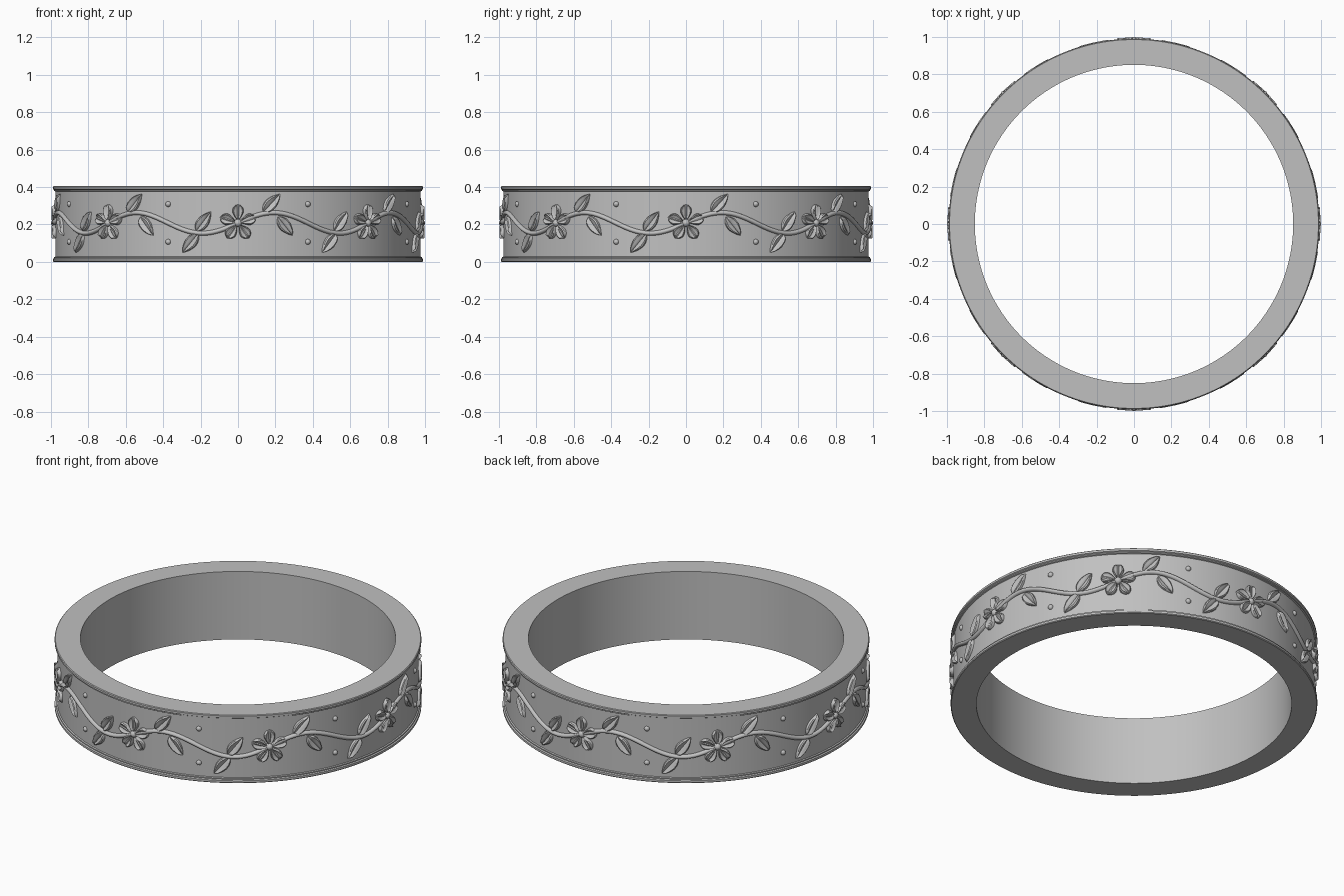
import bpy, bmesh
from math import sin, cos, pi, radians, hypot
from mathutils import Vector

cube = bpy.data.objects.get("Cube")
if cube:
    bpy.data.objects.remove(cube)

BAND_R, HEIGHT, REPEATS = 0.976, 0.405, 8
STEP = 2 * pi / REPEATS
MID, WAVE = 0.208, 0.055

metal = bpy.data.materials.new("grey metal")
metal.use_nodes = True
GREY = (0.53, 0.53, 0.53, 1)
metal.diffuse_color = GREY
bsdf = metal.node_tree.nodes["Principled BSDF"]
bsdf.inputs["Base Color"].default_value = GREY
bsdf.inputs["Roughness"].default_value = 0.5


def wrap(u, z, h):
    """Bend flat relief (arc length, height, relief depth) round the band."""
    a, r = u / BAND_R, BAND_R + h
    return Vector((r * sin(a), -r * cos(a), z))


def grid(bm, rows):
    """Skin rows of points, facing away from the ring axis."""
    verts = [[bm.verts.new(p) for p in row] for row in rows]
    for a, b in zip(verts, verts[1:]):
        for j in range(len(a) - 1):
            f = bm.faces.new((a[j], a[j + 1], b[j + 1], b[j]))
            f.normal_update()
            c = f.calc_center_median()
            if f.normal.dot(Vector((c.x, c.y, 0))) < 0:
                f.normal_flip()


def finish(name, bm, angle):
    mesh = bpy.data.meshes.new(name)
    bm.to_mesh(mesh)
    bm.free()
    ob = bpy.data.objects.new(name, mesh)
    bpy.context.collection.objects.link(ob)
    mesh.materials.append(metal)
    bpy.ops.object.select_all(action="DESELECT")
    ob.select_set(True)
    bpy.context.view_layer.objects.active = ob
    bpy.ops.object.shade_smooth_by_angle(angle=radians(angle))
    return ob


def blade(bm, base, tip, half_width, section, skew, blunt, n=14):
    """Leaf or petal between two flat points with a given cross-section."""
    du, dz = tip[0] - base[0], tip[1] - base[1]
    length = hypot(du, dz)
    nu, nz = -dz / length, du / length
    rows = []
    for i in range(n + 1):
        t = i / n
        w = half_width * max(sin(pi * t ** skew), 0.0) ** blunt + 0.0008
        rise = min(1, 8 * t, 8 * (1 - t))
        row = []
        for s, h in section:
            row.append(wrap(base[0] + du * t + nu * w * s,
                            base[1] + dz * t + nz * w * s,
                            h * rise if h > 0 else h))
        rows.append(row)
    grid(bm, rows)


def dome(bm, u, z, radius, height, rings=5, n=14):
    """Rounded stud."""
    rows = []
    for i in range(rings + 1):
        e = pi / 2 * i / rings
        r = radius * cos(e) + 0.0003
        rows.append([wrap(u + r * cos(2 * pi * k / n), z + r * sin(2 * pi * k / n),
                          height * sin(e) - 0.002) for k in range(n + 1)])
    grid(bm, rows)


def mirrored(half):
    return [(-s, h) for s, h in half] + [(s, h) for s, h in reversed(half[:-1])]


# Band: lathed profile with raised rims along both edges
half = [(0.851, 0.0), (0.986, 0.0), (0.99, 0.004), (0.99, 0.016),
        (0.983, 0.02), (0.983, 0.026), (BAND_R, 0.029)]
profile = half + [(r, HEIGHT - z) for r, z in reversed(half)]
SEG = 192
bm = bmesh.new()
loops = [[bm.verts.new((r * cos(2 * pi * k / SEG), r * sin(2 * pi * k / SEG), z))
          for r, z in profile] for k in range(SEG)]
for k in range(SEG):
    a, b = loops[k], loops[(k + 1) % SEG]
    for j in range(len(profile)):
        m = (j + 1) % len(profile)
        bm.faces.new((a[j], b[j], b[m], a[m]))
bmesh.ops.recalc_face_normals(bm, faces=bm.faces[:])
finish("ring_band", bm, 30)

# Vine: wavy rounded strip all the way round
bm = bmesh.new()
rows = []
N = 40 * REPEATS
for i in range(N + 1):
    a = 2 * pi * i / N
    z = MID + WAVE * sin(REPEATS * a)
    slope = WAVE * REPEATS * cos(REPEATS * a) / BAND_R
    k = hypot(1, slope)
    row = []
    for j in range(9):
        e = pi * j / 8
        s = 0.0125 * cos(e)
        row.append(wrap(a * BAND_R - s * slope / k, z + s / k, 0.016 * sin(e) - 0.001))
    rows.append(row)
grid(bm, rows)
finish("vine", bm, 50)

# Leaves: two above and two below the vine in each repeat
leaf_section = mirrored([(1, -0.003), (0.92, 0.013), (0.7, 0.018),
                         (0.35, 0.012), (0.13, 0.009), (0, 0.003)])
LEAVES = [((0.135, 0.265), (0.225, 0.362)), ((0.215, 0.24), (0.295, 0.142)),
          ((-0.225, 0.165), (-0.145, 0.268)), ((-0.215, 0.15), (-0.3, 0.05))]
bm = bmesh.new()
for n in range(REPEATS):
    off = n * STEP * BAND_R
    for (u0, z0), (u1, z1) in LEAVES:
        blade(bm, (u0 + off, z0), (u1 + off, z1), 0.032, leaf_section, 0.8, 0.85)
finish("leaves", bm, 35)

# Flowers: five cupped petals around a round centre
petal_section = mirrored([(1, -0.003), (0.93, 0.016), (0.75, 0.021),
                          (0.5, 0.013), (0.2, 0.01), (0, 0.013)])
bm = bmesh.new()
for n in range(REPEATS):
    u = n * STEP * BAND_R
    for p in range(5):
        a = pi / 2 + 2 * pi * p / 5
        c, s = cos(a), sin(a)
        blade(bm, (u + 0.012 * c, MID + 0.012 * s), (u + 0.1 * c, MID + 0.1 * s),
              0.03, petal_section, 1.4, 0.65)
    dome(bm, u, MID, 0.022, 0.026)
finish("flowers", bm, 35)

# Dots: a pair of studs midway between flowers
bm = bmesh.new()
for n in range(REPEATS):
    u = (n + 0.5) * STEP * BAND_R
    for z in (0.107, 0.309):
        dome(bm, u, z, 0.015, 0.015)
finish("dots", bm, 50)
